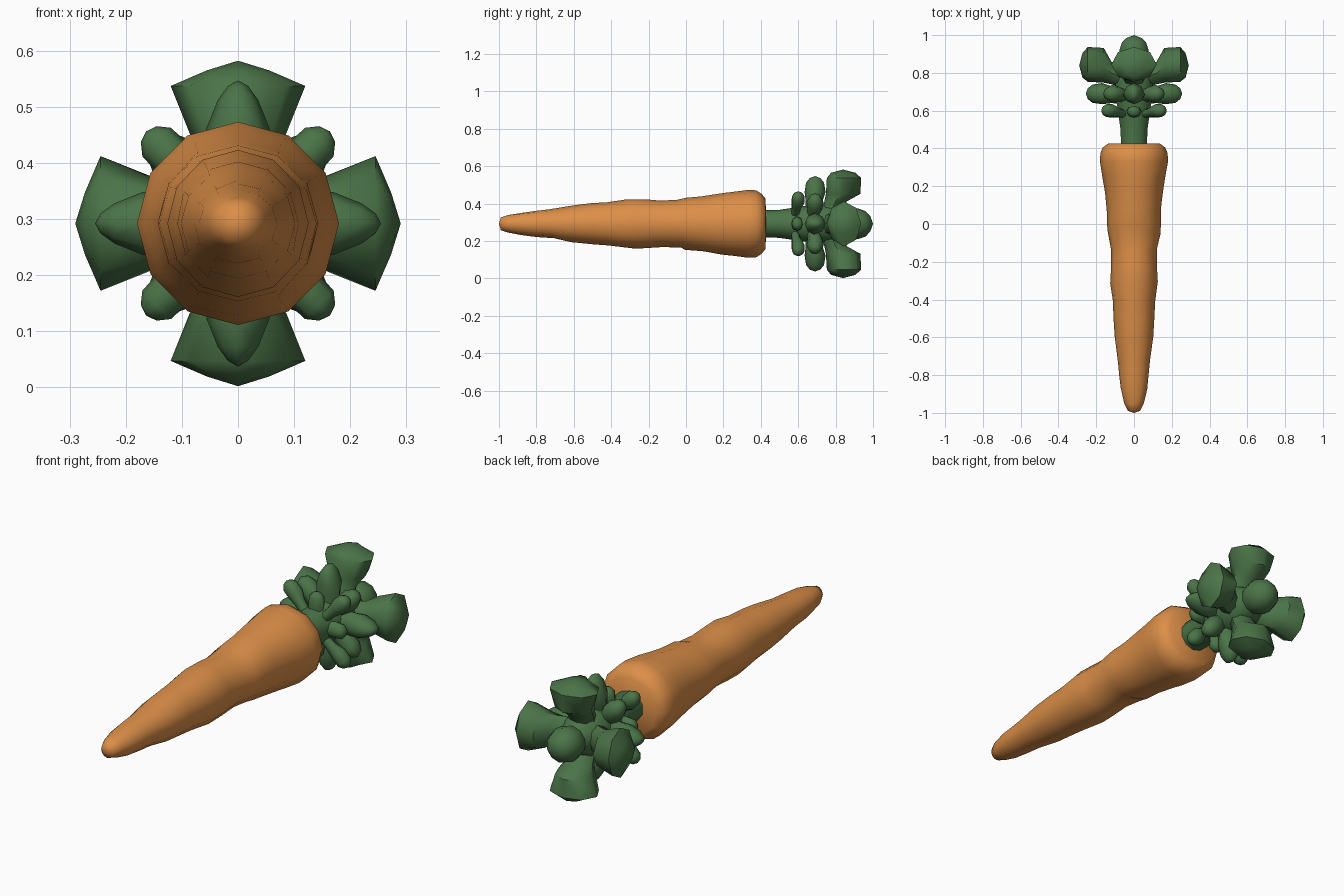
import bpy, bmesh, random
from math import sin, cos, pi
from mathutils import Vector

random.seed(4)
if "Cube" in bpy.data.objects:
    bpy.data.objects.remove(bpy.data.objects["Cube"])

MID = 0.292  # height of the long axis


def material(name, rgb):
    m = bpy.data.materials.new(name)
    m.use_nodes = True
    m.diffuse_color = (*rgb, 1)
    m.node_tree.nodes["Principled BSDF"].inputs["Base Color"].default_value = (*rgb, 1)
    return m


orange = material("carrot orange", (0.72, 0.275, 0.065))
green = material("leaf green", (0.07, 0.175, 0.065))


def loft(name, rings, mat, tips=(None, None), angle=45):
    """Skin a list of closed rings; each end closes flat or to a tip point."""
    bm = bmesh.new()
    rows = [[bm.verts.new(p) for p in ring] for ring in rings]
    n = len(rows[0])
    for a, b in zip(rows, rows[1:]):
        for i in range(n):
            j = (i + 1) % n
            bm.faces.new((a[i], a[j], b[j], b[i]))
    for row, tip in ((rows[0], tips[0]), (rows[-1], tips[1])):
        if tip is None:
            bm.faces.new(row)
        else:
            t = bm.verts.new(tip)
            for i in range(n):
                bm.faces.new((row[i], row[(i + 1) % n], t))
    bmesh.ops.recalc_face_normals(bm, faces=bm.faces)
    me = bpy.data.meshes.new(name)
    bm.to_mesh(me)
    bm.free()
    me.materials.append(mat)
    ob = bpy.data.objects.new(name, me)
    bpy.context.collection.objects.link(ob)
    bpy.ops.object.select_all(action="DESELECT")
    ob.select_set(True)
    bpy.context.view_layer.objects.active = ob
    bpy.ops.object.shade_smooth_by_angle(angle=angle * pi / 180)
    return ob


def round_ring(y, rx, rz, n, wobble=0):
    return [(rx * sin(2 * pi * i / n), y + random.uniform(-wobble, wobble),
             MID + rz * cos(2 * pi * i / n)) for i in range(n)]


# Root: position along y, half width, half height
root = [(-0.99, .032, .034), (-0.95, .052, .047), (-0.88, .070, .060),
        (-0.8, .078, .071), (-0.72, .085, .077), (-0.6, .102, .098),
        (-0.5, .108, .110), (-0.42, .112, .115), (-0.3, .126, .131),
        (-0.22, .121, .131), (-0.13, .121, .124), (-0.04, .140, .128),
        (0.0, .143, .139), (0.08, .144, .147), (0.18, .153, .164),
        (0.25, .167, .172), (0.33, .180, .181), (0.375, .178, .179),
        (0.405, .165, .160), (0.425, .138, .135)]
loft("carrot_root",
     [round_ring(y, rx, rz, 12, 0.016 if -0.9 < y < 0.3 else 0) for y, rx, rz in root],
     orange, ((0, -1, MID), (0, 0.43, MID)), 60)

# Stalk rising from the crown of the root
stalk = [(0.41, .072), (0.5, .075), (0.6, .090), (0.7, .105), (0.8, .1), (0.87, .06)]
loft("stalk", [round_ring(y, r, r, 10) for y, r in stalk], green)

# Bud at the end of the stalk
bud = [(0.84, .06), (0.88, .078), (0.92, .082), (0.96, .068), (0.985, .042)]
loft("end_bud", [round_ring(y, r, r, 10) for y, r in bud], green,
     (None, (0, 1, MID)), 60)


def leaf(name, turn, stations, tip, sides=8):
    """Leaf growing outward; stations are distance, half width, half depth, y."""
    out = Vector((cos(turn), 0, sin(turn)))
    side = Vector((-sin(turn), 0, cos(turn)))
    base = Vector((0, 0, MID))
    rings = []
    for r, w, d, y in stations:
        ring = []
        for i in range(sides):
            a = 2 * pi * i / sides
            ring.append(base + out * r + side * (w * cos(a)) + Vector((0, y + d * sin(a), 0)))
        rings.append(ring)
    loft(name, rings, green, (None, base + out * tip + Vector((0, stations[-1][3], 0))), 50)


big = [(.03, .06, .05, .76), (.12, .065, .06, .80), (.16, .086, .092, .84),
       (.245, .120, .092, .845), (.273, .055, .065, .84)]
middle = [(.05, .04, .035, .67), (.12, .058, .045, .685), (.17, .056, .056, .69),
          (.22, .036, .048, .69), (.245, .018, .028, .69)]
middle_gap = [(.05, .035, .03, .67), (.12, .046, .04, .69), (.165, .046, .046, .69),
              (.20, .03, .03, .69)]
low = [(.04, .02, .02, .58), (.12, .026, .024, .59), (.16, .038, .034, .60),
       (.205, .036, .034, .60), (.225, .02, .02, .60)]
low_short = [(.04, .03, .02, .58), (.10, .04, .03, .595), (.135, .036, .03, .595),
             (.15, .02, .02, .595)]

for k in range(4):
    straight, diagonal = k * pi / 2, k * pi / 2 + pi / 4
    leaf(f"big_leaf_{k + 1}", straight, big, .29, 8)
    leaf(f"middle_leaf_{k + 1}", straight, middle, .255)
    leaf(f"middle_gap_leaf_{k + 1}", diagonal, middle_gap, .215)
    leaf(f"low_leaf_{k + 1}", diagonal, low, .232)
    leaf(f"low_short_leaf_{k + 1}", straight, low_short, .157)
